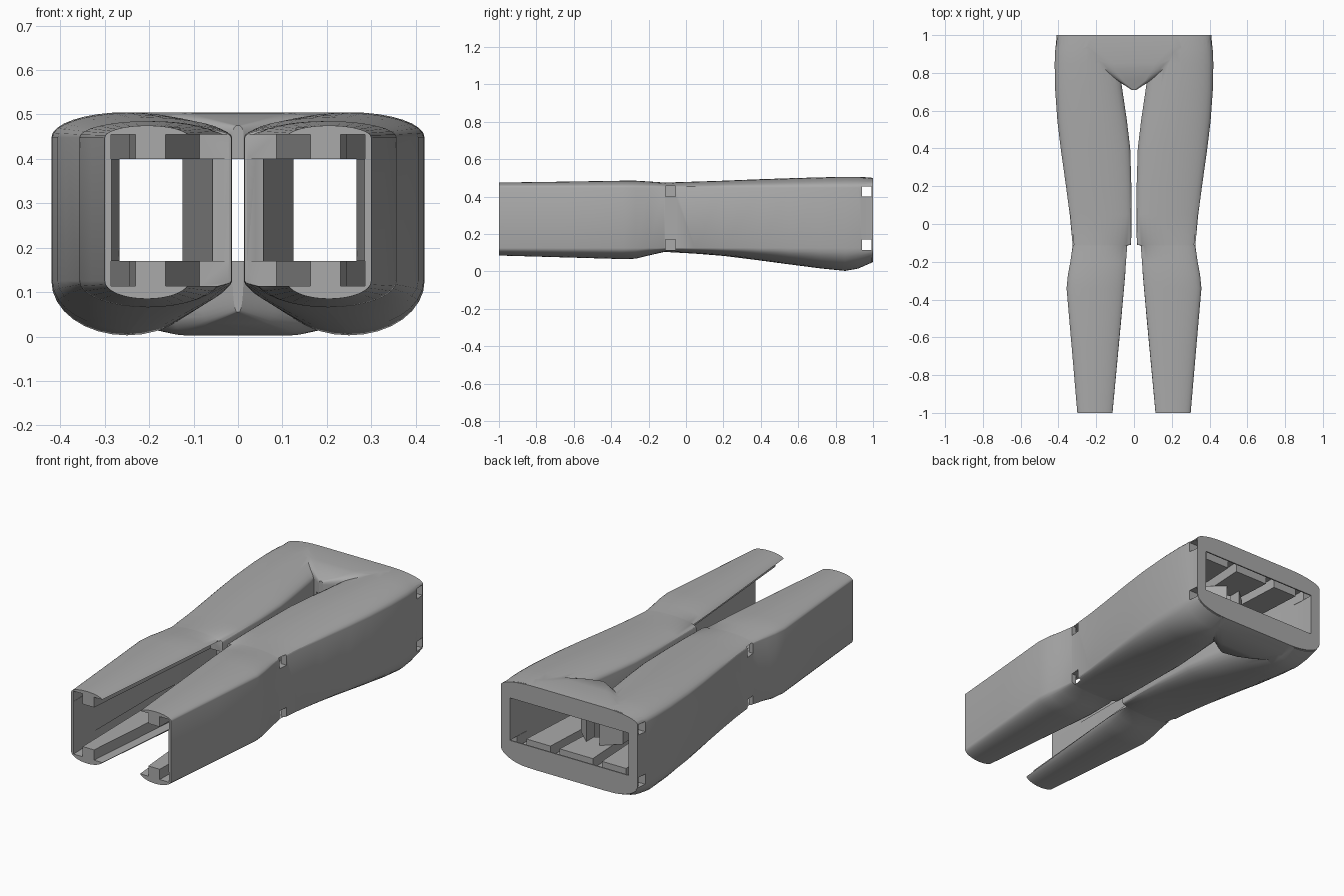
import bpy, bmesh, math

cube = bpy.data.objects.get("Cube")
if cube:
    bpy.data.objects.remove(cube, do_unlink=True)

grey = bpy.data.materials.new("plain grey")
grey.use_nodes = True
grey.diffuse_color = (0.4, 0.4, 0.4, 1)
grey.node_tree.nodes["Principled BSDF"].inputs["Base Color"].default_value = (0.4, 0.4, 0.4, 1)


def add_object(name, bm):
    bmesh.ops.recalc_face_normals(bm, faces=bm.faces)
    mesh = bpy.data.meshes.new(name)
    bm.to_mesh(mesh)
    bm.free()
    mesh.materials.append(grey)
    obj = bpy.data.objects.new(name, mesh)
    bpy.context.collection.objects.link(obj)
    return obj


def section(y, xi, xo, zt, zb, hi, lo, rx, n=8):
    """Upright sides with elliptical shoulders above and below."""
    rx = min(rx, (xo - xi) / 2 - 0.001)
    pts = []
    for cx, cz, rz, start in ((xo - rx, hi, zt - hi, 0), (xi + rx, hi, zt - hi, 1),
                              (xi + rx, lo, lo - zb, 2), (xo - rx, lo, lo - zb, 3)):
        for i in range(n + 1):
            a = (start + i / n) * math.pi / 2
            pts.append((cx + rx * math.cos(a), y, cz + rz * math.sin(a)))
    return pts


def loft(name, sections, side=1):
    bm = bmesh.new()
    rings = [[bm.verts.new((side * x, y, z)) for x, y, z in s] for s in sections]
    for a, b in zip(rings, rings[1:]):
        for i in range(len(a)):
            j = (i + 1) % len(a)
            bm.faces.new((a[i], a[j], b[j], b[i]))
    bm.faces.new(rings[0])
    bm.faces.new(rings[-1])
    return add_object(name, bm)


def prism(name, plan, z0, z1, side=1):
    bm = bmesh.new()
    low = [bm.verts.new((side * x, y, z0)) for x, y in plan]
    high = [bm.verts.new((side * x, y, z1)) for x, y in plan]
    bm.faces.new(low)
    bm.faces.new(high)
    for i in range(len(plan)):
        j = (i + 1) % len(plan)
        bm.faces.new((low[i], low[j], high[j], high[i]))
    obj = add_object(name, bm)
    obj.hide_render = True
    return obj


# Leg shells: y, inner x, outer x, top z, bottom z
LEG = [(-1, .11, .30, .475, .085), (-.65, .078, .33, .48, .075), (-.34, .05, .357, .485, .066),
       (-.27, .044, .35, .485, .068), (-.2, .038, .337, .481, .085),
       (-.116, .03, .325, .475, .104), (-.11, .015, .325, .475, .104),
       (.05, .013, .34, .48, .095), (.2, .014, .36, .485, .083), (.4, .02, .388, .493, .058),
       (.55, .038, .406, .498, .038), (.72, .063, .418, .503, .016), (.85, .08, .42, .505, .003),
       (.92, .08, .417, .505, .015), (.995, .08, .409, .50, .048)]
leg_sections = [section(*row, .448, .125, .3) for row in LEG]
left_leg = loft("left_leg", leg_sections)
right_leg = loft("right_leg", leg_sections, -1)

# Pelvis bridge, V-shaped in plan: y, half width, top z, bottom z, shoulder radius
PELVIS = [(.71, .012, .475, .055, .01), (.76, .09, .49, .03, .03), (.82, .2, .503, .01, .1),
          (.85, .25, .505, .002, .14), (.94, .405, .505, .025, .2), (1, .41, .50, .05, .2)]
body = loft("leg_form", [section(y, -w, w, zt, zb, .458, .125, r) for y, w, zt, zb, r in PELVIS])

# Inner hollows and square rod channels
BANDS = ((.40, .455), (.115, .17))
CALF = [(.06, -1.1), (.285, -1.1), (.285, -.3), (.265, -.1), (.055, -.1), (.01, -.116)]
THIGH = [(.055, -.13), (.265, -.13), (.31, .3), (.355, .92), (.355, 1.1), (-.01, 1.1),
         (-.01, .84), (.125, .72)]


def rod(x0, y0, x1, y1, w=.055):
    return [(x0, y0), (x0 + w, y0), (x1 + w, y1), (x1, y1)]


RODS = [rod(.23, -1.05, .245, -.08), rod(.045, -.09, .1, .95), rod(.24, -.09, .30, .95),
        [(.06, -1.05), (.167, -1.05), (.087, -.112), (.0, -.112)],
        [(.04, -.11), (.6, -.11), (.6, -.055), (.04, -.055)]]
cutters = []
for side in (1, -1):
    cutters += [prism("calf_hollow", CALF, .17, .40, side),
                prism("thigh_hollow", THIGH, .17, .40, side)]
    for z0, z1 in BANDS:
        cutters += [prism("rod_channel", plan, z0 - .0005, z1 + .0005, side) for plan in RODS]
cutters.append(prism("crotch_hollow", rod(-.04, .65, -.04, .9, .08), .17, .40))
for z0, z1 in BANDS:
    cutters.append(prism("hip_channel", rod(-.6, .94, -.6, .993, 1.2), z0, z1))


# Join the shells, then hollow them
def boolean(target, tool, operation):
    mod = target.modifiers.new(operation.lower(), "BOOLEAN")
    mod.operation = operation
    mod.solver = "EXACT"
    mod.object = tool


for leg in (left_leg, right_leg):
    boolean(body, leg, "UNION")
for cutter in cutters:
    boolean(body, cutter, "DIFFERENCE")
bpy.context.view_layer.update()
graph = bpy.context.evaluated_depsgraph_get()
result = bpy.data.meshes.new_from_object(body.evaluated_get(graph))
body.modifiers.clear()
body.data = result
for helper in cutters + [left_leg, right_leg]:
    bpy.data.objects.remove(helper, do_unlink=True)

bpy.ops.object.select_all(action="DESELECT")
body.select_set(True)
bpy.context.view_layer.objects.active = body
bpy.ops.object.shade_smooth_by_angle(angle=math.radians(30))
